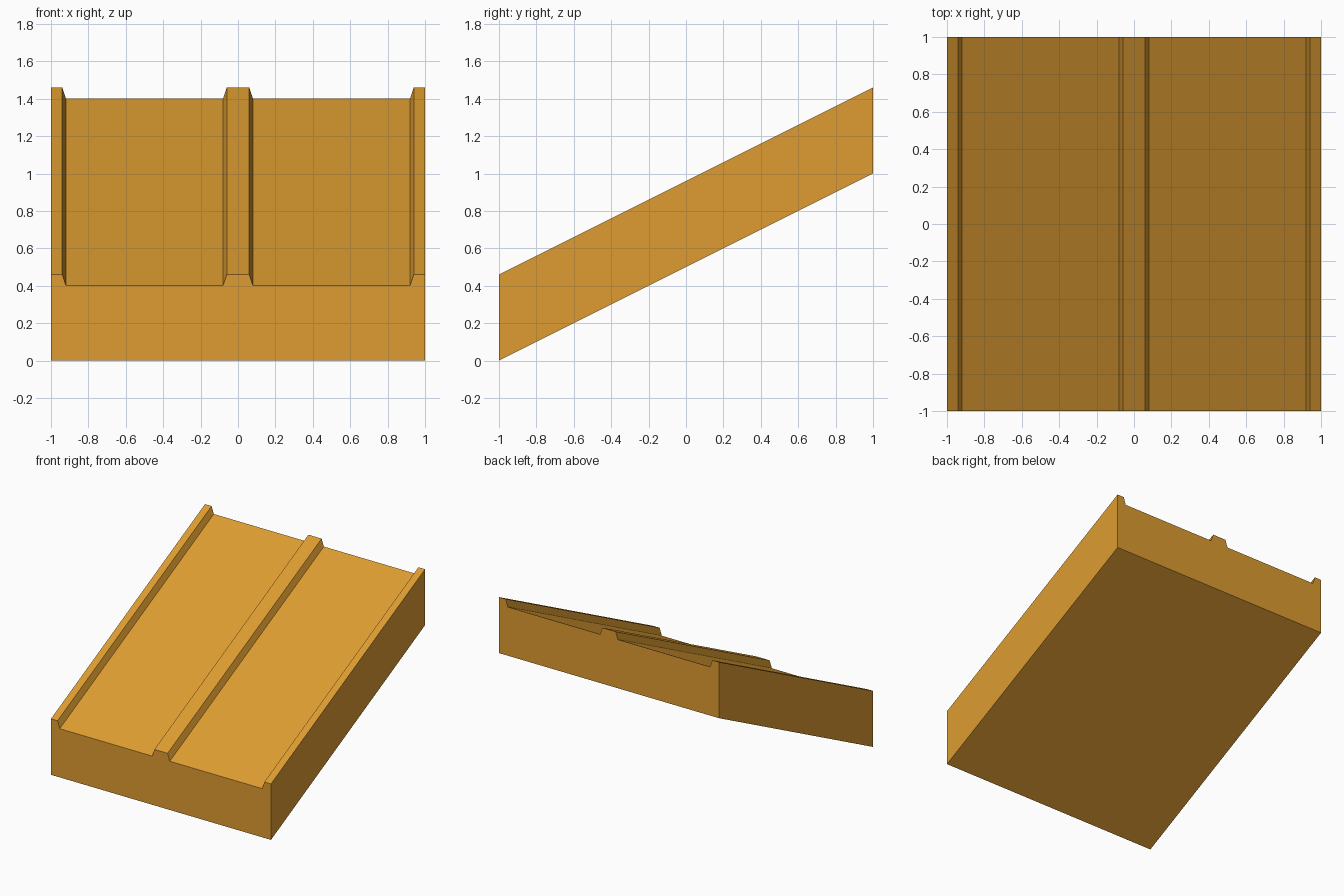
import bpy
import bmesh
from mathutils import Vector

cube = bpy.data.objects.get("Cube")
if cube:
    bpy.data.objects.remove(cube, do_unlink=True)

# Ochre material
ochre = bpy.data.materials.new("ochre")
ochre.use_nodes = True
colour = (0.73, 0.335, 0.031, 1)
ochre.diffuse_color = colour
ochre.node_tree.nodes["Principled BSDF"].inputs["Base Color"].default_value = colour

# Right half of the cross-section: half centre rib, groove, edge rib
RIB, GROOVE, RISE = 0.46, 0.40, 1.0
half = [(0.06, RIB), (0.08, GROOVE), (0.92, GROOVE), (0.94, RIB), (1, RIB), (1, 0)]
profile = half + [(-x, z) for x, z in reversed(half)]

# Extrude the section up the slope, keeping the end faces vertical
bm = bmesh.new()
section = bm.faces.new([bm.verts.new((x, -1, z)) for x, z in profile])
back = bmesh.ops.extrude_face_region(bm, geom=[section], use_keep_orig=True)
moved = [v for v in back["geom"] if isinstance(v, bmesh.types.BMVert)]
bmesh.ops.translate(bm, verts=moved, vec=Vector((0, 2, RISE)))
bmesh.ops.recalc_face_normals(bm, faces=bm.faces)

mesh = bpy.data.meshes.new("sloped_ramp")
bm.to_mesh(mesh)
bm.free()
mesh.materials.append(ochre)
ramp = bpy.data.objects.new("sloped_ramp", mesh)
bpy.context.collection.objects.link(ramp)
